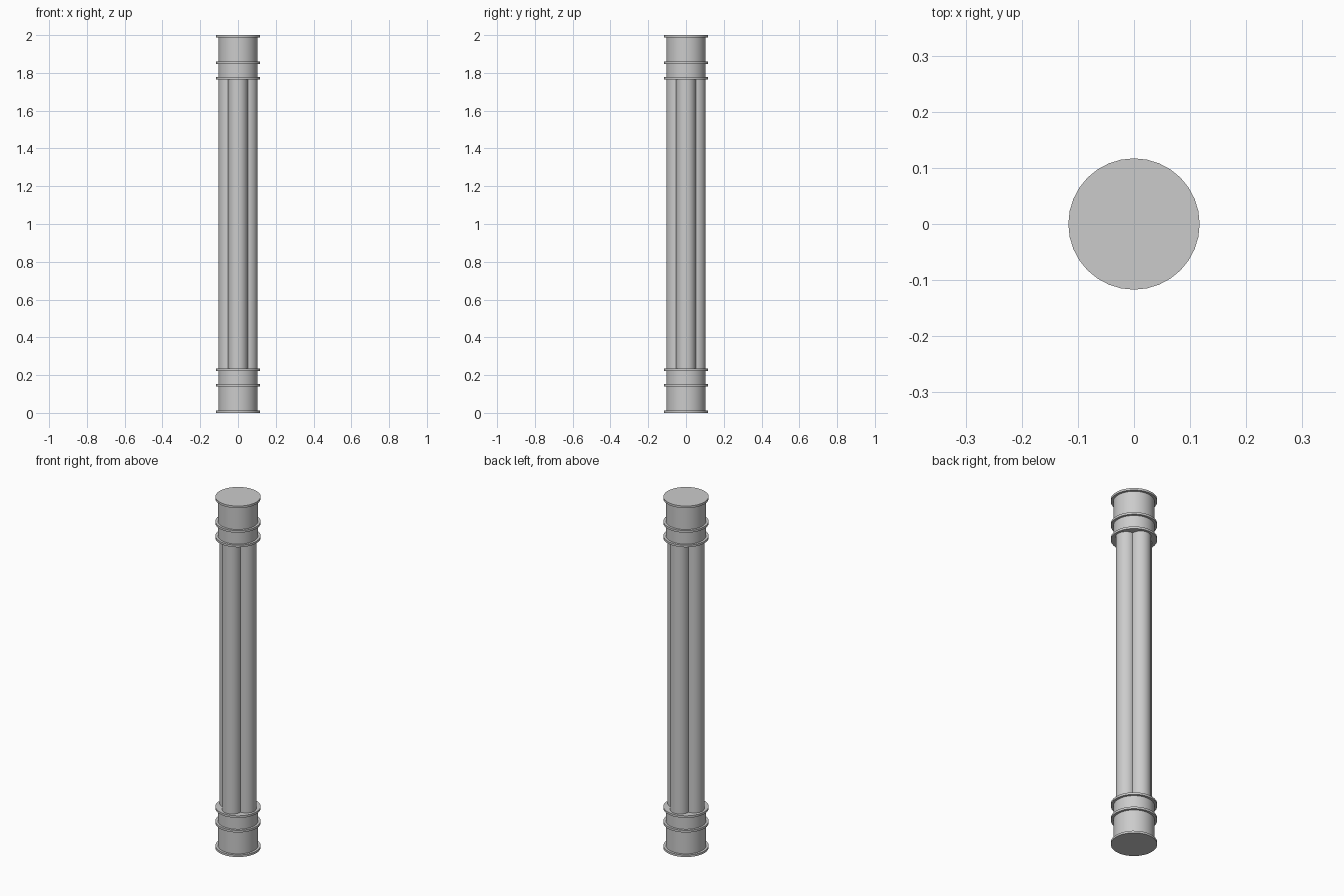
import bpy, math

if "Cube" in bpy.data.objects:
    bpy.data.objects.remove(bpy.data.objects["Cube"])

R_RING, R_DRUM, R_SHAFT = 0.117, 0.104, 0.052
RING_T = 0.012


def cylinder(name, radius, z0, z1, x=0, y=0):
    bpy.ops.mesh.primitive_cylinder_add(vertices=32, radius=radius, depth=z1 - z0,
                                        location=(x, y, (z0 + z1) / 2))
    ob = bpy.context.object
    ob.name = name
    bpy.ops.object.shade_smooth_by_angle(angle=math.radians(35))
    return ob


def lathe(name, profile, flip):
    """Base or capital: drum with raised rings, as one closed turned solid."""
    n = 32
    if flip:
        profile = [(r, 2 - z) for r, z in reversed(profile)]
    verts = [(r * math.cos(2 * math.pi * i / n), r * math.sin(2 * math.pi * i / n), z)
             for r, z in profile for i in range(n)]
    faces = [(k * n + i, k * n + (i + 1) % n, (k + 1) * n + (i + 1) % n, (k + 1) * n + i)
             for k in range(len(profile) - 1) for i in range(n)]
    faces.append(tuple(reversed(range(n))))
    faces.append(tuple(range((len(profile) - 1) * n, len(profile) * n)))
    me = bpy.data.meshes.new(name)
    me.from_pydata(verts, [], faces)
    ob = bpy.data.objects.new(name, me)
    bpy.context.collection.objects.link(ob)
    bpy.ops.object.select_all(action='DESELECT')
    ob.select_set(True)
    bpy.context.view_layer.objects.active = ob
    bpy.ops.object.shade_smooth_by_angle(angle=math.radians(35))


# Base and capital, each with three thin rings
profile = []
for z in (0.0, 0.140, 0.223):
    if z:
        profile.append((R_DRUM, z))
    profile += [(R_RING, z), (R_RING, z + RING_T)]
    if z < 0.2:
        profile.append((R_DRUM, z + RING_T))
lathe("base", profile, False)
lathe("capital", profile, True)

# Shaft: four clustered round columns
for i, side in enumerate(("right", "back", "left", "front")):
    a = i * math.pi / 2
    cylinder("shaft_" + side, R_SHAFT, 0.23, 1.77,
             R_SHAFT * math.cos(a), R_SHAFT * math.sin(a))
